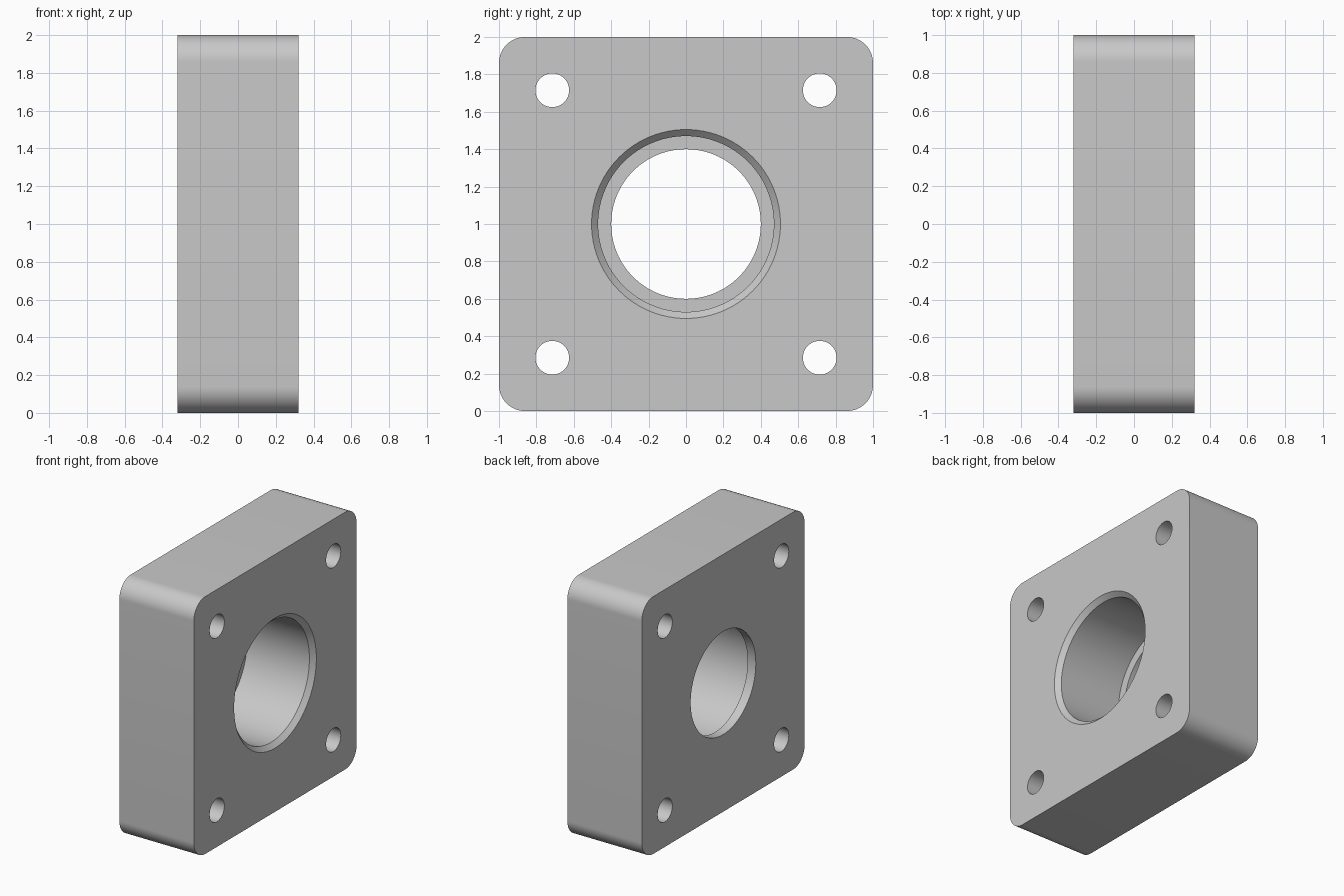
import bpy, bmesh
from math import radians, sin, cos, tau
from mathutils import Matrix, Vector

if "Cube" in bpy.data.objects:
    bpy.data.objects.remove(bpy.data.objects["Cube"])

HALF = 0.32       # half thickness along x
CORNER = 0.14     # outer corner radius
BOLT = 0.715      # bolt hole offset from the centre
CENTRE = Vector((0, 0, 1))

steel = bpy.data.materials.new("light grey metal")
steel.use_nodes = True
steel.diffuse_color = (0.58, 0.58, 0.58, 1)
steel.node_tree.nodes["Principled BSDF"].inputs["Base Color"].default_value = (0.58, 0.58, 0.58, 1)


def make_object(name, bm):
    bmesh.ops.recalc_face_normals(bm, faces=bm.faces)
    mesh = bpy.data.meshes.new(name)
    bm.to_mesh(mesh)
    bm.free()
    mesh.materials.append(steel)
    obj = bpy.data.objects.new(name, mesh)
    bpy.context.collection.objects.link(obj)
    return obj


def lathe(bm, profile, centre, segments):
    """Closed solid turned about an x-parallel axis from (x, radius) pairs."""
    rings = []
    for x, r in profile:
        rings.append([bm.verts.new(centre + Vector((x, r * cos(tau * i / segments), r * sin(tau * i / segments))))
                      for i in range(segments)])
    for a, b in zip(rings, rings[1:]):
        for i in range(segments):
            j = (i + 1) % segments
            bm.faces.new((a[i], a[j], b[j], b[i]))
    bm.faces.new(rings[0])
    bm.faces.new(rings[-1])


# Square block with its four long edges rounded
bm = bmesh.new()
bmesh.ops.create_cube(bm, size=2, matrix=Matrix.Translation(CENTRE) @ Matrix.Diagonal((HALF, 1, 1, 1)))
long_edges = [e for e in bm.edges if abs(e.verts[0].co.x - e.verts[1].co.x) > 0.1]
bmesh.ops.bevel(bm, geom=long_edges, offset=CORNER, offset_type='OFFSET',
                segments=16, profile=0.5, affect='EDGES')
block = make_object("flange_block", bm)

# Cutter: stepped bore with chamfered mouth, and four bolt holes
bm = bmesh.new()
slope = 0.1       # chamfer cone carried past the face
lathe(bm, [(-HALF - 0.1, 0.40), (-HALF + 0.07, 0.40), (-HALF + 0.07, 0.47),
           (HALF - 0.035, 0.47), (HALF + slope, 0.505 + slope)], CENTRE, 96)
for sy in (-1, 1):
    for sz in (-1, 1):
        lathe(bm, [(-HALF - 0.1, 0.09), (HALF + 0.1, 0.09)],
              CENTRE + Vector((0, sy * BOLT, sz * BOLT)), 48)
cutter = make_object("hole_cutter", bm)
cutter.hide_render = True

# Cut the holes, then drop the cutter
cut = block.modifiers.new("holes", 'BOOLEAN')
cut.operation = 'DIFFERENCE'
cut.solver = 'EXACT'
cut.object = cutter
bpy.ops.object.select_all(action='DESELECT')
block.select_set(True)
bpy.context.view_layer.objects.active = block
bpy.ops.object.modifier_apply(modifier=cut.name)
bpy.data.objects.remove(cutter)
bpy.ops.object.shade_smooth_by_angle(angle=radians(30))
